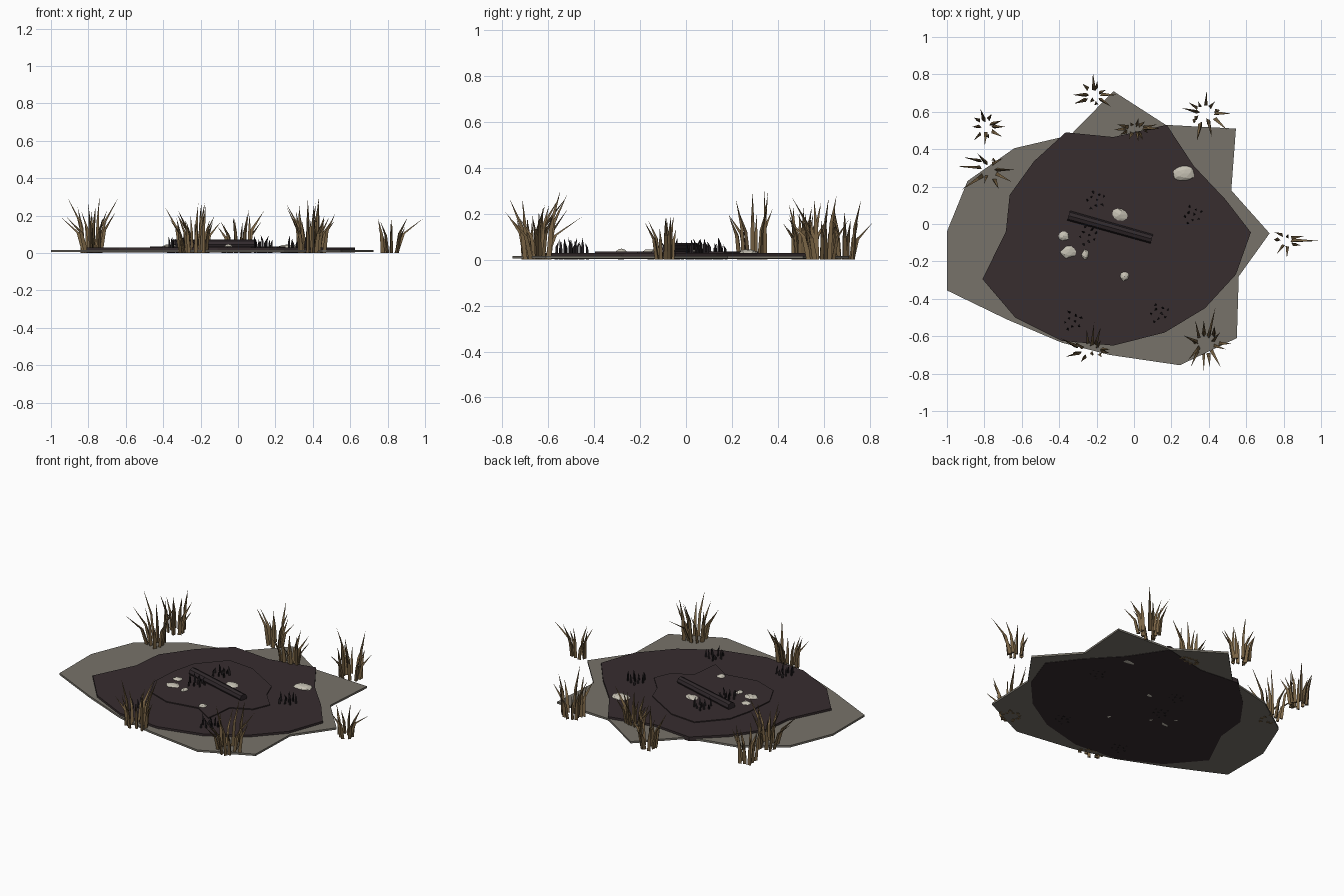
import bpy, bmesh, math, random
from mathutils import Vector, Matrix

if "Cube" in bpy.data.objects:
    bpy.data.objects.remove(bpy.data.objects["Cube"])

random.seed(7)


def material(name, rgb):
    m = bpy.data.materials.new(name)
    m.diffuse_color = (*rgb, 1)
    m.use_nodes = True
    m.node_tree.nodes["Principled BSDF"].inputs["Base Color"].default_value = m.diffuse_color
    return m


SILT = material("grey silt", (0.185, 0.170, 0.143))
MUD = material("dark mud", (0.038, 0.026, 0.028))
WOOD = material("rotten wood", (0.030, 0.022, 0.025))
STONE = material("pale stone", (0.56, 0.53, 0.45))
REED = material("dry reed", (0.190, 0.125, 0.058))
CHAR = material("black sprout", (0.016, 0.013, 0.015))


def finish(bm, name, mat):
    bmesh.ops.recalc_face_normals(bm, faces=bm.faces)
    me = bpy.data.meshes.new(name)
    bm.to_mesh(me)
    bm.free()
    me.materials.append(mat)
    ob = bpy.data.objects.new(name, me)
    bpy.context.collection.objects.link(ob)
    return ob


def slab(name, outline, z0, z1, mat):
    bm = bmesh.new()
    face = bm.faces.new([bm.verts.new((x, y, z0)) for x, y in outline])
    top = bmesh.ops.extrude_face_region(bm, geom=[face])["geom"]
    for v in top:
        if isinstance(v, bmesh.types.BMVert):
            v.co.z = z1
    return finish(bm, name, mat)


def blade(bm, base, tip, r, bend=0.55):
    """Three-sided stalk: upright below, leaning out to a pointed tip."""
    base, tip = Vector(base), Vector(tip)
    mid = base.lerp(tip, 0.25)
    mid.z = base.z + (tip.z - base.z) * bend
    turn = random.uniform(0, math.tau)

    def ring(c, rad):
        return [bm.verts.new(c + Vector((math.cos(turn + k * math.tau / 3) * rad,
                                         math.sin(turn + k * math.tau / 3) * rad, 0)))
                for k in range(3)]
    a, b = ring(base, r), ring(mid, r * 0.75)
    end = bm.verts.new(tip)
    bm.faces.new(a)
    for k in range(3):
        j = (k + 1) % 3
        bm.faces.new((a[k], a[j], b[j], b[k]))
        bm.faces.new((b[k], b[j], end))


# Layered ground patches
slab("silt_patch", [
    (-.11, .71), (.17, .53), (.545, .51), (.52, .18), (.725, -.05), (.56, -.28),
    (.55, -.61), (.245, -.755), (-.13, -.70), (-.385, -.635), (-.68, -.51),
    (-1, -.355), (-1, -.04), (-.89, .23), (-.64, .405), (-.34, .475)], 0.004, 0.016, SILT)
slab("mud_patch", [
    (-.365, .49), (-.11, .465), (.175, .53), (.32, .31), (.49, .13), (.625, -.045),
    (.545, -.27), (.38, -.45), (.165, -.58), (-.11, -.65), (-.385, -.625),
    (-.635, -.5), (-.81, -.295), (-.685, -.04), (-.665, .155), (-.535, .335)], 0.002, 0.029, MUD)
slab("mud_pool", [
    (-.28, .315), (-.11, .30), (.12, .165), (.16, .06), (.255, -.045), (.21, -.15),
    (.09, -.21), (.07, -.395), (-.055, -.315), (-.255, -.35), (-.405, -.295),
    (-.47, -.165), (-.455, .02), (-.42, .16)], 0.02, 0.035, MUD)

# Fallen log
p, q = Vector((-.35, .045, .046)), Vector((.095, -.08, .046))
bm = bmesh.new()
bmesh.ops.create_cone(bm, cap_ends=True, segments=8, radius1=.027, radius2=.025,
                      depth=(q - p).length)
bm.transform(Matrix.Translation((p + q) / 2) @ (q - p).to_track_quat('Z', 'Y').to_matrix().to_4x4())
finish(bm, "fallen_log", WOOD)

# Flat stones: x, y, half width, half depth
for i, (x, y, rx, ry) in enumerate([
        (.265, .27, .065, .047), (-.075, .05, .05, .04), (-.375, -.065, .033, .028),
        (-.35, -.15, .05, .037), (-.26, -.163, .022, .03), (-.05, -.28, .03, .028)]):
    bm = bmesh.new()
    bmesh.ops.create_icosphere(bm, subdivisions=2, radius=1)
    for v in bm.verts:
        v.co *= random.uniform(.88, 1.08)
        z = max(0, .023 + v.co.z * .024)
        v.co = (x + v.co.x * rx, y + v.co.y * ry, z)
    finish(bm, f"stone_{i + 1}", STONE)

# Reed clumps: centre, base half size, tip extents (x min, x max, y min, y max), height, count
for i, (cx, cy, bx, by, x0, x1, y0, y1, h, n) in enumerate([
        (-.79, .52, .05, .06, -.88, -.69, .41, .62, .25, 10),
        (-.78, .29, .07, .07, -.98, -.64, .14, .38, .30, 10),
        (-.21, .69, .06, .05, -.34, -.09, .60, .81, .26, 10),
        (.01, .51, .07, .03, -.11, .14, .44, .57, .23, 12),
        (.38, .59, .07, .06, .25, .52, .43, .71, .28, 13),
        (.82, -.09, .05, .04, .71, .99, -.18, -.03, .19, 8),
        (.38, -.64, .08, .06, .26, .52, -.80, -.43, .30, 14),
        (-.24, -.67, .08, .04, -.40, -.13, -.74, -.52, .27, 13)]):
    bm = bmesh.new()
    for k in range(n):
        a = k * math.tau / n + (random.uniform(-.25, .25) if k else 0)
        c, s = math.cos(a), math.sin(a)
        f = random.uniform(.45, 1) if k % 3 else 1
        ex, ey = (x1 if c > 0 else x0), (y1 if s > 0 else y0)
        g = random.uniform(.5, 1)
        blade(bm, (cx + c * bx * g, cy + s * by * g, 0.001),
              (cx + abs(c) * (ex - cx) * f, cy + abs(s) * (ey - cy) * f,
               h * (random.uniform(.6, 1) if k != 2 else 1)), random.uniform(.010, .014))
    finish(bm, f"reed_clump_{i + 1}", REED)

# Small black sprouts
for i, (cx, cy) in enumerate([(-.21, .13), (-.25, -.06), (.31, .05), (.13, -.475), (-.33, -.52)]):
    bm = bmesh.new()
    for k in range(9):
        a, d = k * 2.4, .055 * math.sqrt((k + .5) / 9)
        x, y = cx + math.cos(a) * d, cy + math.sin(a) * d
        blade(bm, (x, y, .001),
              (x + random.uniform(-.015, .015), y + random.uniform(-.015, .015),
               random.uniform(.065, .098)), .008, .7)
    finish(bm, f"black_sprouts_{i + 1}", CHAR)
